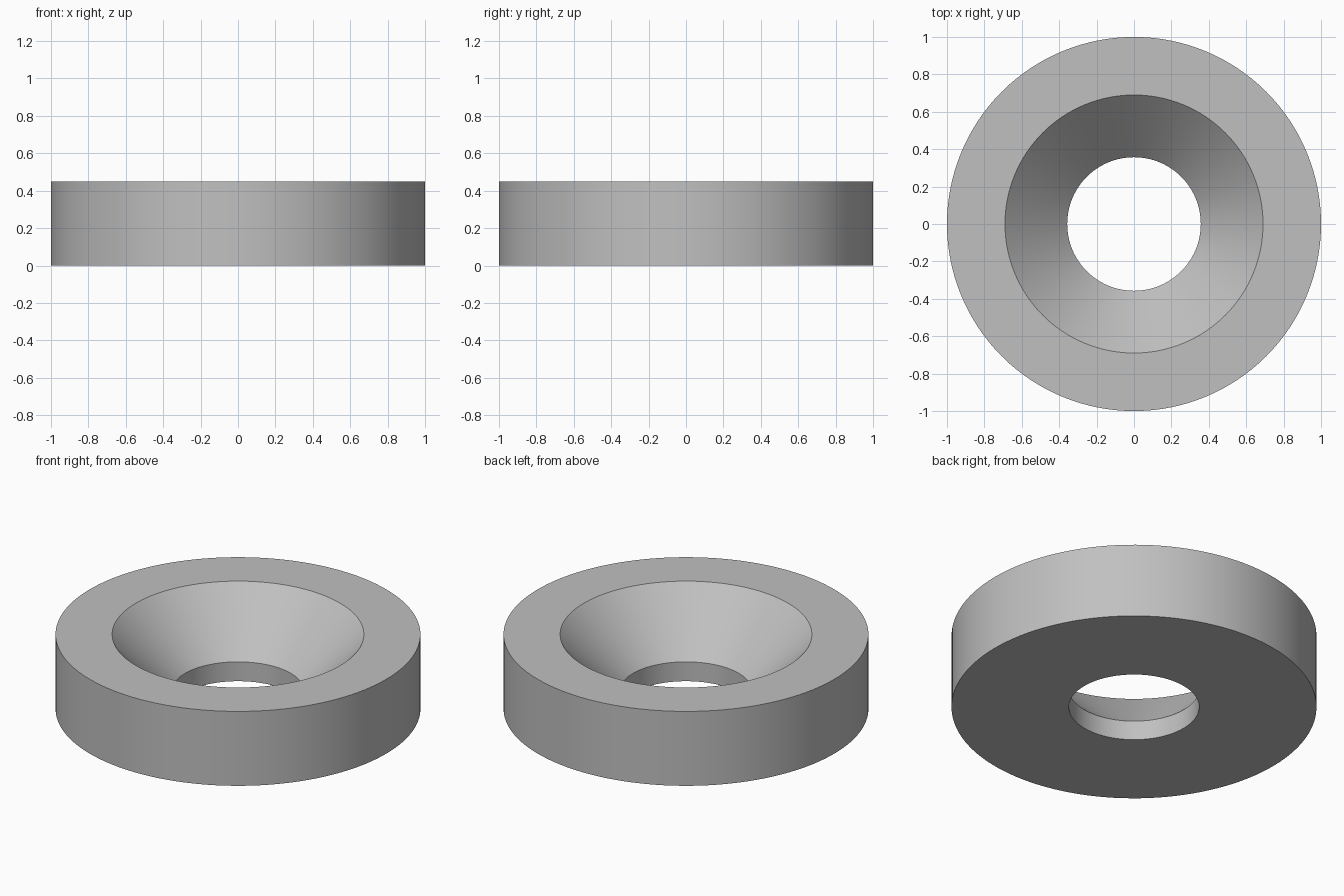
import bpy
import bmesh
import math

cube = bpy.data.objects.get("Cube")
if cube:
    bpy.data.objects.remove(cube, do_unlink=True)

SIDES = 128
HEIGHT = 0.45
OUTER, SINK, HOLE = 1.0, 0.69, 0.357
# The countersink slopes at 45 degrees
SINK_FLOOR = HEIGHT - (SINK - HOLE)

# Plain grey metal
grey = bpy.data.materials.new("grey metal")
grey.use_nodes = True
colour = (0.53, 0.53, 0.53, 1.0)
grey.diffuse_color = colour
grey.node_tree.nodes["Principled BSDF"].inputs["Base Color"].default_value = colour

# Closed cross-section (radius, height) spun into a countersunk washer
profile = [(HOLE, 0), (OUTER, 0), (OUTER, HEIGHT), (SINK, HEIGHT), (HOLE, SINK_FLOOR)]
bm = bmesh.new()
verts = [bm.verts.new((r, 0, z)) for r, z in profile]
edges = [bm.edges.new((v, verts[i - 1])) for i, v in enumerate(verts)]
bmesh.ops.spin(bm, geom=verts + edges, cent=(0, 0, 0), axis=(0, 0, 1),
               angle=math.tau, steps=SIDES, use_merge=True)
bmesh.ops.remove_doubles(bm, verts=bm.verts, dist=0.0001)
bmesh.ops.recalc_face_normals(bm, faces=bm.faces)

mesh = bpy.data.meshes.new("countersunk_washer")
bm.to_mesh(mesh)
bm.free()
mesh.materials.append(grey)
washer = bpy.data.objects.new("countersunk_washer", mesh)
bpy.context.collection.objects.link(washer)

# Smooth round walls with crisp rims
bpy.ops.object.select_all(action="DESELECT")
washer.select_set(True)
bpy.context.view_layer.objects.active = washer
bpy.ops.object.shade_smooth_by_angle(angle=math.radians(30))
